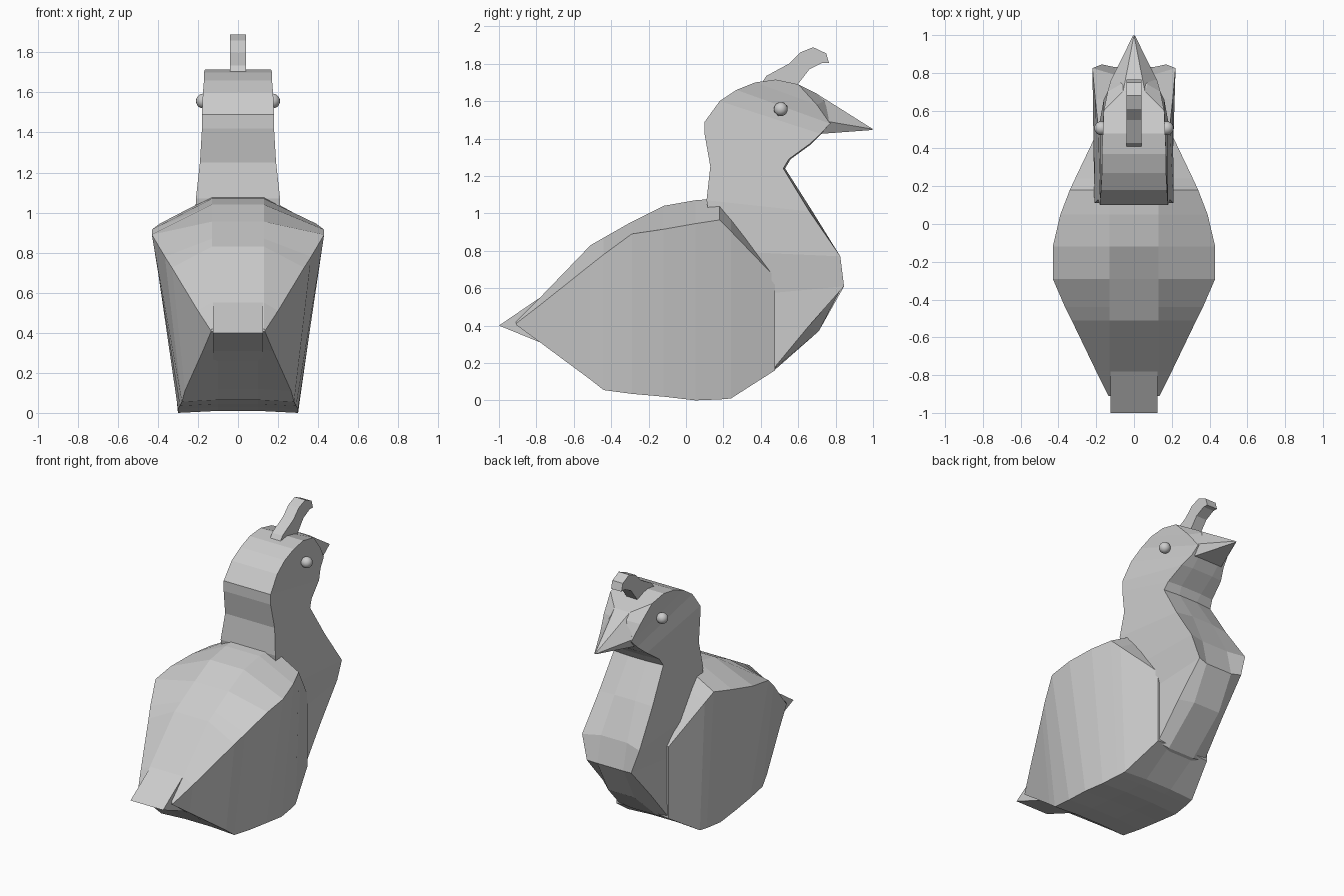
import bpy, bmesh


def make(name, bm):
    bmesh.ops.remove_doubles(bm, verts=bm.verts, dist=0.0005)
    bmesh.ops.recalc_face_normals(bm, faces=bm.faces)
    me = bpy.data.meshes.new(name)
    bm.to_mesh(me)
    bm.free()
    ob = bpy.data.objects.new(name, me)
    bpy.context.collection.objects.link(ob)
    return ob


def loft(name, halves):
    """Skin half sections (right side) mirrored across x = 0, capped at both ends."""
    bm = bmesh.new()
    rings = [[bm.verts.new(p) for p in h + [(-x, y, z) for x, y, z in reversed(h)]]
             for h in halves]
    n = len(rings[0])
    for a, b in zip(rings, rings[1:]):
        for i in range(n):
            j = (i + 1) % n
            bm.faces.new((a[i], a[j], b[j], b[i]))
    bm.faces.new(rings[0])
    bm.faces.new(rings[-1])
    return make(name, bm)


def slab(name, profile, half):
    """Side profile (y, z) extruded across the width."""
    return loft_prism(name, [(half, y, z) for y, z in profile])


def loft_prism(name, pts):
    bm = bmesh.new()
    r = [bm.verts.new(p) for p in pts]
    l = [bm.verts.new((-x, y, z)) for x, y, z in pts]
    for i in range(len(r)):
        j = (i + 1) % len(r)
        bm.faces.new((r[i], r[j], l[j], l[i]))
    bm.faces.new(r)
    bm.faces.new(l)
    return make(name, bm)


# Body with folded wings: y, back z, wing edge x/z, belly edge x/z
stations = [
    (-0.91, 0.42, 0.135, 0.41, 0.135, 0.405),
    (-0.78, 0.55, 0.20, 0.51, 0.175, 0.31),
    (-0.51, 0.83, 0.33, 0.725, 0.265, 0.11),
    (-0.44, 0.87, 0.365, 0.78, 0.28, 0.055),
    (-0.29, 0.955, 0.43, 0.89, 0.29, 0.035),
    (-0.12, 1.04, 0.43, 0.915, 0.30, 0.02),
    (0.05, 1.07, 0.39, 0.945, 0.30, 0.0),
    (0.18, 1.08, 0.34, 0.965, 0.285, 0.005),
    (0.24, 1.01, 0.312, 0.904, 0.275, 0.01),
    (0.475, 0.66, 0.20, 0.66, 0.20, 0.16)]
loft("body_and_wings", [[(0.13, y, t), (wx, y, wz), (bx, y, bz), (0.10, y, bz + 0.01)]
                        for y, t, wx, wz, bx, bz in stations])

# Tail wedge
slab("tail", [(-1, 0.40), (-0.78, 0.55), (-0.51, 0.83), (-0.40, 0.6),
              (-0.44, 0.10), (-0.78, 0.31)], 0.125)

# Breast, neck and head: back corner, front side edge, front centre strip
loft("neck_and_head", [
    [(0.20, 0.20, 0.10), (0.19, 0.46, 0.16), (0.10, 0.46, 0.15)],
    [(0.20, 0.20, 0.35), (0.18, 0.65, 0.39), (0.10, 0.71, 0.37)],
    [(0.20, 0.20, 0.55), (0.17, 0.845, 0.61), (0.10, 0.83, 0.60)],
    [(0.20, 0.15, 0.80), (0.22, 0.825, 0.77), (0.10, 0.79, 0.78)],
    [(0.21, 0.11, 1.07), (0.205, 0.66, 1.01), (0.08, 0.67, 1.02)],
    [(0.19, 0.13, 1.25), (0.19, 0.52, 1.24), (0.07, 0.53, 1.24)],
    [(0.18, 0.10, 1.42), (0.18, 0.55, 1.29), (0.08, 0.56, 1.29)],
    [(0.18, 0.10, 1.49), (0.16, 0.66, 1.37), (0.08, 0.67, 1.37)],
    [(0.175, 0.18, 1.60), (0.13, 0.72, 1.425), (0.08, 0.73, 1.43)],
    [(0.17, 0.27, 1.66), (0.12, 0.77, 1.48), (0.08, 0.78, 1.49)],
    [(0.17, 0.37, 1.70), (0.14, 0.70, 1.58), (0.07, 0.74, 1.60)],
    [(0.165, 0.48, 1.715), (0.16, 0.60, 1.69), (0.06, 0.70, 1.64)]])

# Beak tapering to a point
loft("beak", [
    [(0.06, 0.69, 1.645), (0.12, 0.765, 1.49), (0.11, 0.72, 1.425)],
    [(0.002, 0.99, 1.455), (0.004, 1.0, 1.45), (0.002, 0.99, 1.445)]])

# Curled crest
slab("crest", [(0.40, 1.69), (0.43, 1.735), (0.55, 1.80), (0.61, 1.86), (0.68, 1.888),
               (0.75, 1.855), (0.765, 1.803), (0.73, 1.805), (0.66, 1.77), (0.59, 1.68)], 0.04)

# Eyes
for side, s in (("right", 1), ("left", -1)):
    bpy.ops.mesh.primitive_uv_sphere_add(segments=16, ring_count=10, radius=0.037,
                                         location=(s * 0.173, 0.507, 1.557))
    bpy.context.object.name = side + "_eye"
    bpy.ops.object.shade_smooth()
